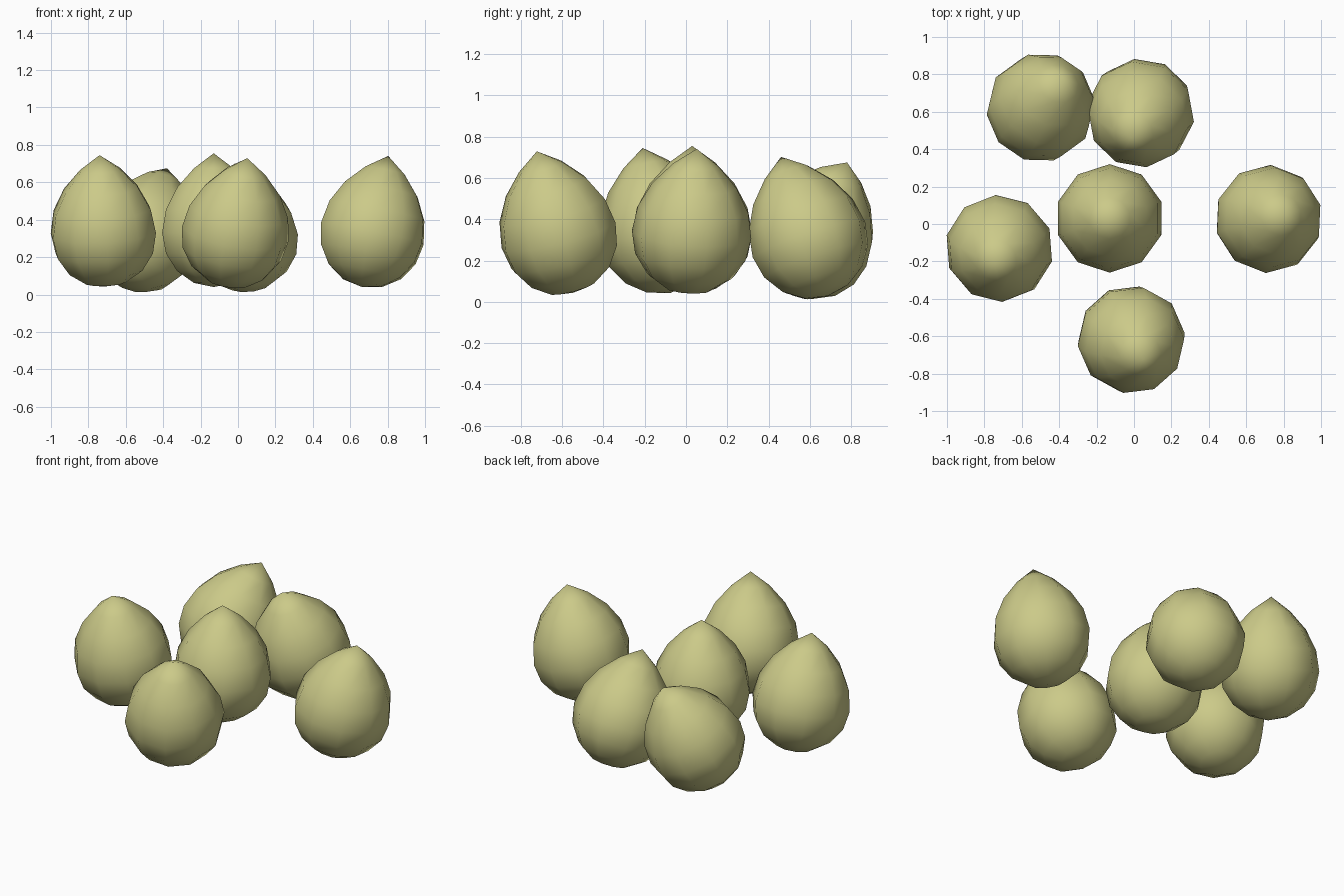
import bpy, bmesh, math
from mathutils import Vector, Matrix

if "Cube" in bpy.data.objects:
    bpy.data.objects.remove(bpy.data.objects["Cube"])

SIDES = 10
# egg-shaped half profile (radius, height), origin at the widest ring
PROFILE = [(0, -0.29), (0.111, -0.268), (0.205, -0.205), (0.268, -0.111),
           (0.29, 0), (0.268, 0.125), (0.205, 0.243), (0.111, 0.345), (0, 0.425)]

mat = bpy.data.materials.new("olive_green")
mat.diffuse_color = (0.6, 0.59, 0.25, 1)
mat.use_nodes = True
mat.node_tree.nodes["Principled BSDF"].inputs["Base Color"].default_value = mat.diffuse_color


def nut(name, centre, lean, yaw):
    """Lathed pointed nut; lean is the sideways offset of the tip."""
    bm = bmesh.new()
    verts = [bm.verts.new((r, 0, z)) for r, z in PROFILE]
    edges = [bm.edges.new(pair) for pair in zip(verts, verts[1:])]
    bmesh.ops.spin(bm, geom=verts + edges, cent=(0, 0, 0), axis=(0, 0, 1),
                   angle=math.tau, steps=SIDES, use_merge=False)
    bmesh.ops.remove_doubles(bm, verts=bm.verts[:], dist=0.001)
    bmesh.ops.recalc_face_normals(bm, faces=bm.faces[:])
    for f in bm.faces:
        f.smooth = True
    # turn about its own axis, then tip it over
    axis = Vector((lean[0], lean[1], math.sqrt(0.425**2 - lean[0]**2 - lean[1]**2)))
    tilt = Vector((0, 0, 1)).rotation_difference(axis).to_matrix().to_4x4()
    bm.transform(Matrix.Translation(centre) @ tilt @ Matrix.Rotation(math.radians(yaw), 4, 'Z'))
    mesh = bpy.data.meshes.new(name)
    bm.to_mesh(mesh)
    bm.free()
    mesh.materials.append(mat)
    bpy.context.collection.objects.link(bpy.data.objects.new(name, mesh))


# the scattered pile: centre of widest ring, tip offset, turn
nut("nut_middle", (-0.13, 0.03, 0.33), (0, 0), 18)
nut("nut_right", (0.718, 0.027, 0.325), (0.085, 0.025), 15)
nut("nut_left", (-0.72, -0.13, 0.328), (-0.02, -0.08), 22)
nut("nut_front", (-0.015, -0.617, 0.322), (0.065, -0.105), 6)
nut("nut_back", (0.035, 0.595, 0.302), (-0.05, -0.135), 27)
nut("nut_back_left", (-0.5, 0.62, 0.3), (0.12, 0.16), 2)
